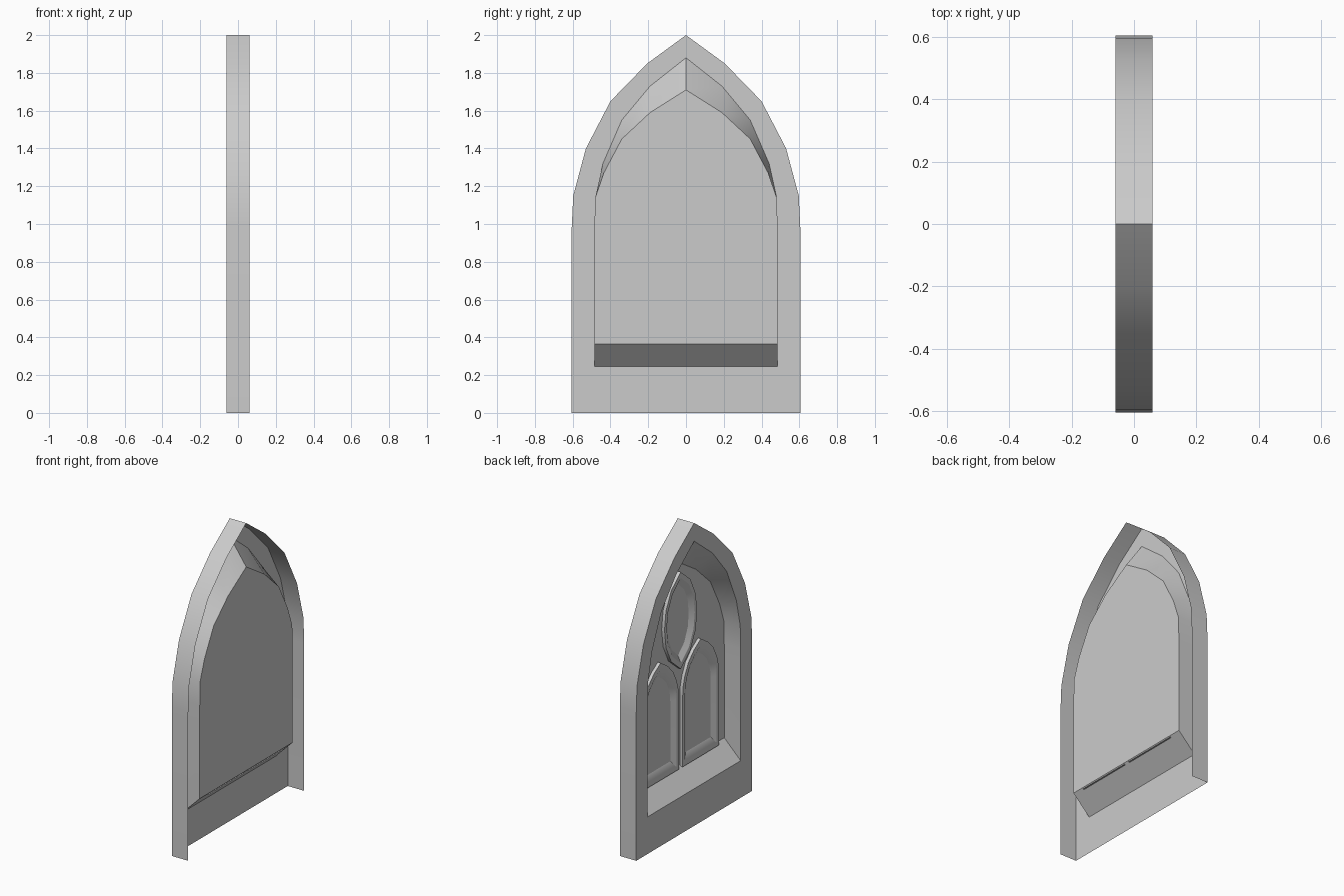
import bpy, bmesh
from math import radians

if "Cube" in bpy.data.objects:
    bpy.data.objects.remove(bpy.data.objects["Cube"])

D = 0.06                      # half depth
FACE, BACK = 0.038, 0.059     # front and back of the tracery mouldings


def mirror(half):
    """Half outline (+y foot up to the apex) -> full outline ending at the -y foot."""
    return half + [(-y, z) for y, z in reversed(half) if y > 1e-6]


def arch(w, bottom, spring, top):
    """Pointed arch outline of half width w."""
    curve = [(0.99, 0.17), (0.89, 0.40), (0.69, 0.65), (0.37, 0.85), (0, 1)]
    return mirror([(w, bottom), (w, spring)] +
                  [(w * u, spring + (top - spring) * v) for u, v in curve])


def loft(name, rings, open_bands=(), cap=False, offset=0.0):
    """Bridge outlines given as (x, outline); bands in open_bands skip the foot."""
    bm = bmesh.new()
    loops = [[bm.verts.new((x, y + offset, z)) for y, z in pts] for x, pts in rings]
    for b, (A, B) in enumerate(zip(loops, loops[1:])):
        n = len(A)
        for i in range(n - 1 if b in open_bands else n):
            j = (i + 1) % n
            bm.faces.new((A[i], B[i], B[j], A[j]))
    if cap:
        bm.faces.new(list(reversed(loops[-1])))
    me = bpy.data.meshes.new(name)
    bm.to_mesh(me)
    bm.free()
    ob = bpy.data.objects.new(name, me)
    bpy.context.collection.objects.link(ob)
    bpy.ops.object.select_all(action='DESELECT')
    ob.select_set(True)
    bpy.context.view_layer.objects.active = ob
    bpy.ops.object.shade_smooth_by_angle(angle=radians(30))
    return ob


# Arched frame: outer rim (open back and foot), face, splayed reveal with sill, panel
outer = mirror([(.605, 0), (.605, .98), (.597, 1.15), (.53, 1.40),
                (.40, 1.65), (.205, 1.85), (0, 2)])
opening = mirror([(.485, .245), (.485, .98), (.48, 1.14), (.44, 1.32),
                  (.34, 1.55), (.19, 1.73), (0, 1.88)])
panel = mirror([(.485, .365), (.485, .98), (.48, 1.14), (.435, 1.27),
                (.34, 1.45), (.19, 1.59), (0, 1.71)])
loft("window_frame", [(D, outer), (-D, outer), (-D, opening), (D, panel)],
     open_bands=(0,), cap=True)

# Pair of lancet mouldings
for side, y in (("left", 0.21), ("right", -0.21)):
    o = arch(.19, .355, .82, 1.13)
    loft("lancet_" + side,
         [(BACK, o), (FACE, o),
          (FACE, arch(.165, .38, .82, 1.09)),
          (BACK, arch(.13, .425, .82, 1.035))], offset=y)


# Pointed oval moulding above them
def oval(s, t):
    q = [(.17, 0), (.155, .12), (.10, .235)]
    half = [(y, -z) for y, z in reversed(q[1:])] + q
    pts = [(0, -.32)] + half + [(0, .32)] + [(-y, z) for y, z in reversed(half)]
    return [(y * s, 1.33 + z * t) for y, z in pts]


loft("oval_light", [(BACK, oval(1, 1)), (FACE, oval(1, 1)),
                    (FACE, oval(.86, .88)), (BACK, oval(.66, .74))])
